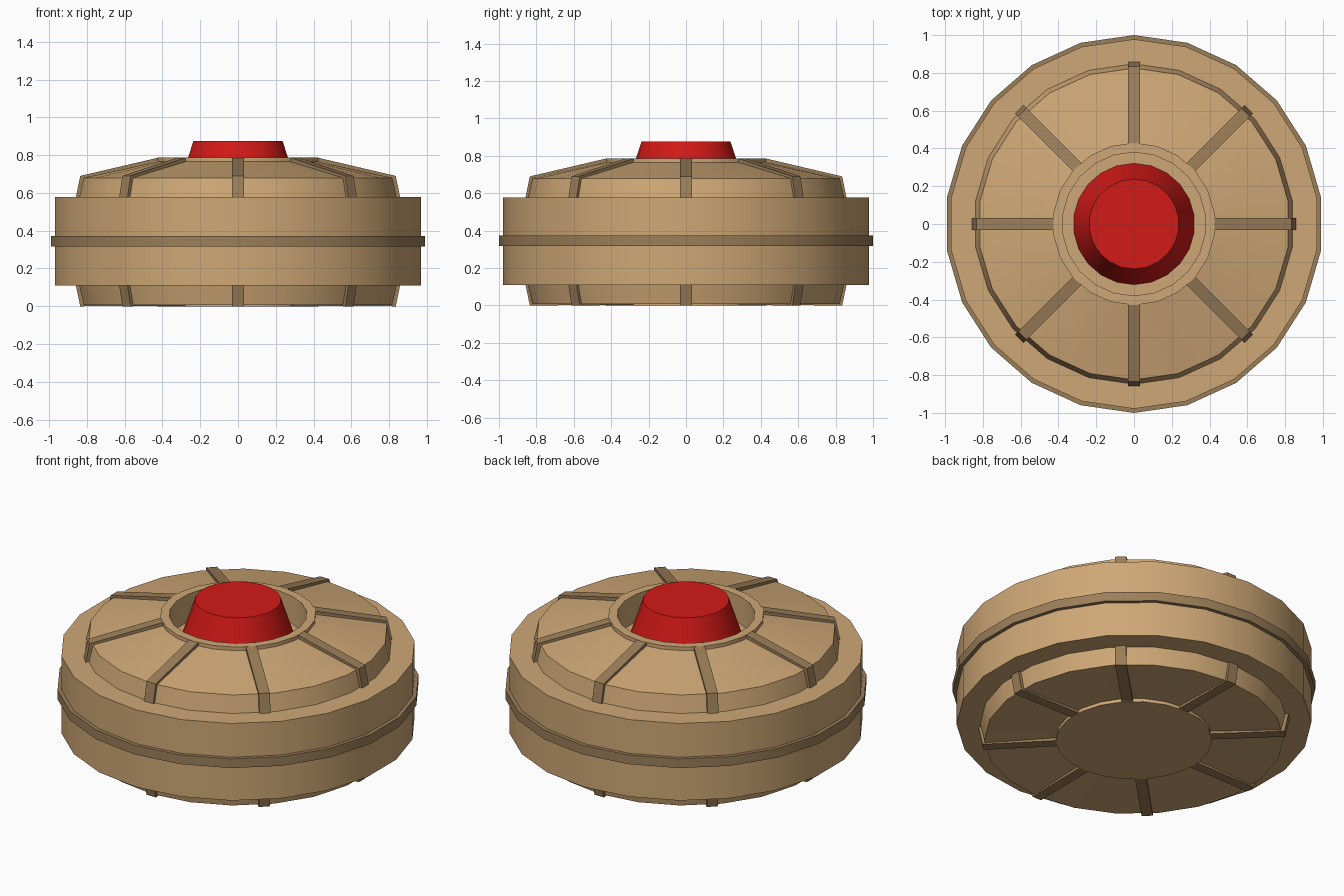
import bpy, math

if "Cube" in bpy.data.objects:
    bpy.data.objects.remove(bpy.data.objects["Cube"])

SIDES = 22


def material(name, rgb):
    m = bpy.data.materials.new(name)
    m.diffuse_color = (*rgb, 1)
    m.use_nodes = True
    m.node_tree.nodes["Principled BSDF"].inputs["Base Color"].default_value = m.diffuse_color
    return m


TAN = material("tan_shell", (0.62, 0.39, 0.18))
DARK = material("dark_tan_trim", (0.33, 0.21, 0.10))
RED = material("red_button", (0.65, 0.01, 0.008))


def make(name, verts, faces, mat):
    mesh = bpy.data.meshes.new(name)
    mesh.from_pydata(verts, [], faces)
    mesh.materials.append(mat)
    ob = bpy.data.objects.new(name, mesh)
    bpy.context.collection.objects.link(ob)
    bpy.ops.object.select_all(action='DESELECT')
    ob.select_set(True)
    bpy.context.view_layer.objects.active = ob
    bpy.ops.object.shade_smooth_by_angle(angle=math.radians(30))
    return ob


def lathe(name, profile, mat, closed=False):
    """Revolve (radius, z) points listed bottom to top; cap ends unless closed."""
    verts, faces = [], []
    n = len(profile)
    for r, z in profile:
        for i in range(SIDES):
            a = math.pi / 2 + math.tau * i / SIDES
            verts.append((r * math.cos(a), r * math.sin(a), z))
    for k in range(n if closed else n - 1):
        b, t = k * SIDES, (k + 1) % n * SIDES
        for i in range(SIDES):
            j = (i + 1) % SIDES
            faces.append((b + i, b + j, t + j, t + i))
    if not closed:
        faces.append(tuple(reversed(range(SIDES))))
        faces.append(tuple(range((n - 1) * SIDES, n * SIDES)))
    return make(name, verts, faces, mat)


def rib(name, outer, inner, angle, mat, width=0.062):
    """Bent bar following a (radius, z) path, turned to the given angle."""
    n = len(outer)
    c, s = math.cos(angle), math.sin(angle)
    verts = []
    for side in (-width / 2, width / 2):
        for r, z in outer + inner:
            verts.append((r * c - side * s, r * s + side * c, z))
    m = 2 * n
    faces = []
    for k in range(n - 1):
        a, b, d, e = k, k + 1, n + k + 1, n + k
        faces += [(a, b, d, e), (m + e, m + d, m + b, m + a),
                  (b, a, m + a, m + b), (e, d, m + d, m + e)]
    faces += [(0, n, m + n, m), (n - 1, m + n - 1, m + m - 1, m - 1)]
    ob = make(name, verts, faces, mat)
    # consistent outward normals
    bpy.ops.object.mode_set(mode='EDIT')
    bpy.ops.mesh.select_all(action='SELECT')
    bpy.ops.mesh.normals_make_consistent(inside=False)
    bpy.ops.object.mode_set(mode='OBJECT')
    return ob


# Shell: shallow base, drum, sloped cover, raised rim and button well
lathe("shell", [
    (0.43, 0.0), (0.43, 0.02), (0.825, 0.008), (0.848, 0.109),
    (0.978, 0.109), (0.978, 0.578), (0.848, 0.578), (0.825, 0.68),
    (0.43, 0.765), (0.43, 0.787), (0.38, 0.787), (0.38, 0.62)], TAN)

# Band around the drum
lathe("drum_band", [(0.95, 0.317), (1.0, 0.317), (1.0, 0.373), (0.95, 0.373)],
      DARK, closed=True)

# Pressure button
lathe("pressure_button", [(0.323, 0.615), (0.238, 0.876)], RED)

# Ribs on the cover and the base
for i in range(8):
    a = math.tau * i / 8
    rib(f"upper_rib_{i + 1}", [(0.858, 0.577), (0.835, 0.69), (0.425, 0.786)],
        [(0.82, 0.577), (0.79, 0.67), (0.425, 0.75)], a, DARK)
    rib(f"lower_rib_{i + 1}", [(0.858, 0.11), (0.835, 0.0), (0.425, 0.003)],
        [(0.82, 0.11), (0.79, 0.03), (0.425, 0.03)], a, DARK)
